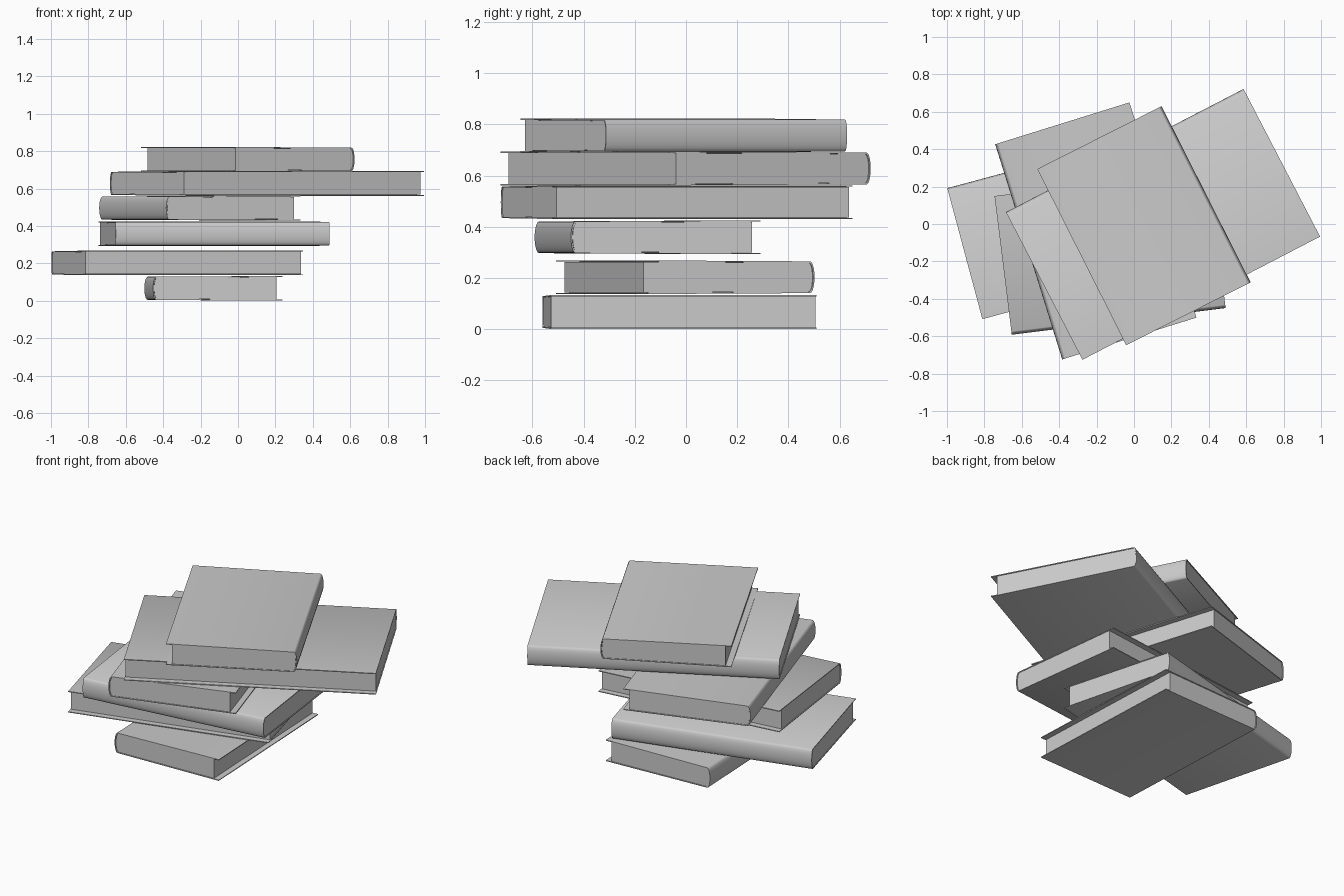
import bpy, bmesh
from math import radians, sin, cos, pi

if "Cube" in bpy.data.objects:
    bpy.data.objects.remove(bpy.data.objects["Cube"])

HALF_FORE, HALF_SPINE, BULGE, THICK = 0.066, 0.062, 0.018, 0.005


def spine_arc(u, half, bulge, n=10):
    """Rounded back, from top to bottom, in the (width, height) plane."""
    return [(u + bulge * sin(pi * i / n), half * cos(pi * i / n)) for i in range(n + 1)]


def extrude(name, profile, length):
    """Closed profile in x-z, extruded along y and centred."""
    bm = bmesh.new()
    face = bm.faces.new([bm.verts.new((u, -length / 2, z)) for u, z in profile])
    out = bmesh.ops.extrude_face_region(bm, geom=[face])
    moved = [v for v in out["geom"] if isinstance(v, bmesh.types.BMVert)]
    bmesh.ops.translate(bm, verts=moved, vec=(0, length, 0))
    bmesh.ops.recalc_face_normals(bm, faces=bm.faces)
    mesh = bpy.data.meshes.new(name)
    bm.to_mesh(mesh)
    bm.free()
    ob = bpy.data.objects.new(name, mesh)
    bpy.context.collection.objects.link(ob)
    bpy.ops.object.select_all(action='DESELECT')
    ob.select_set(True)
    bpy.context.view_layer.objects.active = ob
    bpy.ops.object.shade_smooth_by_angle(angle=radians(35))
    return ob


def book(i, x, y, z, width, length, spine_angle):
    fore, back = -width / 2, width / 2 - BULGE
    # wrap-round cover: slightly splayed boards and a rounded spine
    outer = [(fore, HALF_FORE)] + spine_arc(back, HALF_SPINE, BULGE) + [(fore, -HALF_FORE)]
    inner = ([(fore, HALF_FORE - THICK)]
             + spine_arc(back - THICK, HALF_SPINE - THICK, BULGE)
             + [(fore, THICK - HALF_FORE)])
    cover = extrude(f"book_{i}_cover", outer + inner[::-1], length)
    # page block, set back from the fore edge
    pf = fore + 0.034
    block = ([(pf, HALF_FORE - THICK - 0.001)]
             + spine_arc(back - THICK, HALF_SPINE - THICK, BULGE - 0.002)
             + [(pf, THICK + 0.001 - HALF_FORE)])
    pages = extrude(f"book_{i}_pages", block, length - 0.008)
    for ob in (cover, pages):
        ob.location = (x, y, z)
        ob.rotation_euler.z = radians(spine_angle)


# bottom to top: centre x, y, z, width, length, direction the spine faces
STACK = [
    (-0.131, -0.025, 0.067, 0.695, 1.042, 182.5),
    (-0.325, -0.003, 0.203, 0.725, 1.200, 105.0),
    (-0.128, -0.150, 0.359, 0.747, 1.152, -82.9),
    (-0.204, -0.037, 0.496, 0.752, 1.205, 197.3),
    (0.155, -0.002, 0.628, 0.889, 1.431, 117.4),
    (0.053, -0.009, 0.757, 0.745, 1.055, 26.8),
]
for n, spec in enumerate(STACK, 1):
    book(n, *spec)
